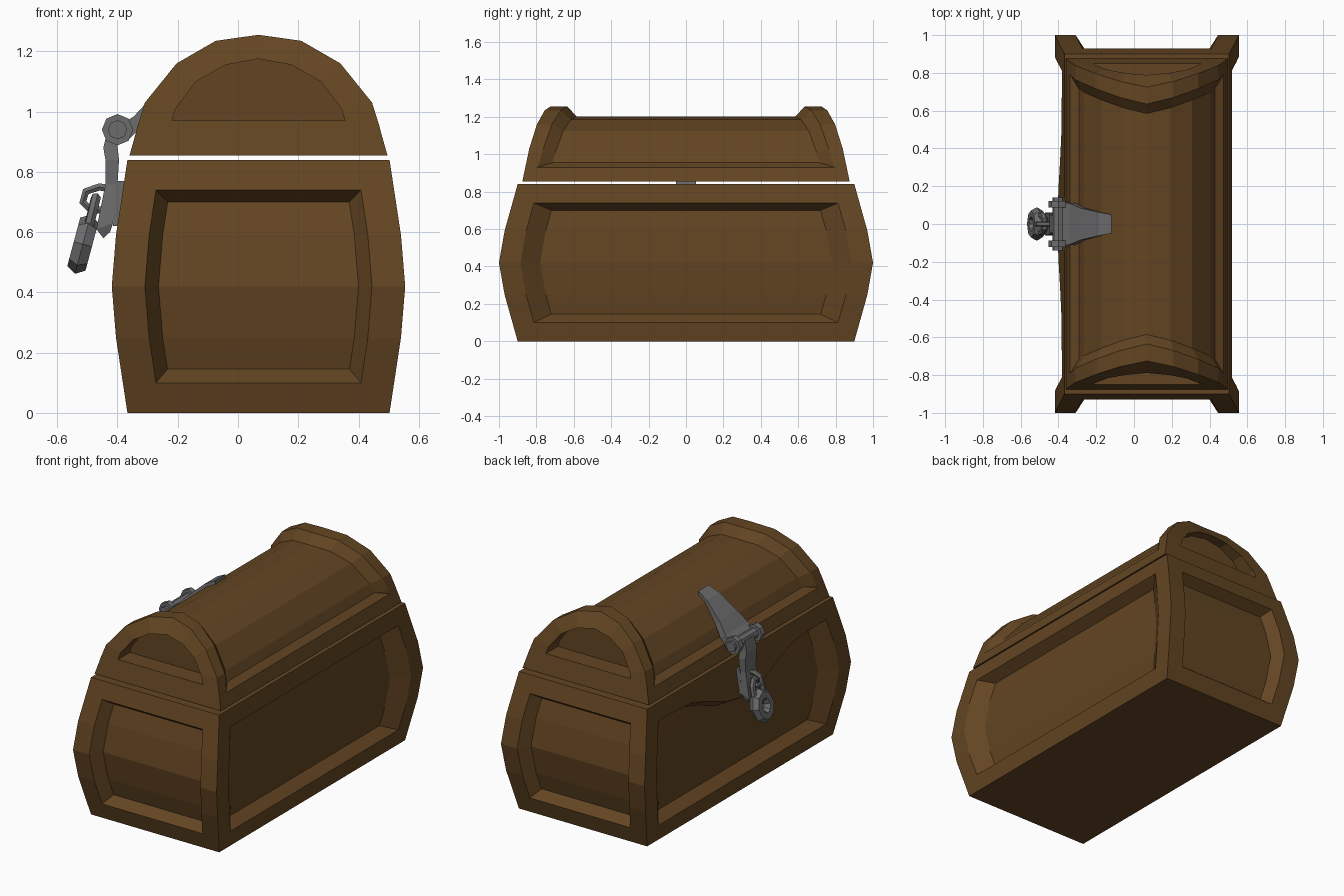
import bpy, bmesh
from math import radians, cos, pi
from mathutils import Vector

if "Cube" in bpy.data.objects:
    bpy.data.objects.remove(bpy.data.objects["Cube"])

CX = 0.068  # chest centre line (the lock hangs out on -x)


def material(name, col):
    m = bpy.data.materials.new(name)
    m.diffuse_color = (*col, 1)
    m.use_nodes = True
    m.node_tree.nodes["Principled BSDF"].inputs["Base Color"].default_value = m.diffuse_color
    return m


wood = material("wood", (0.125, 0.06, 0.016))
iron = material("iron", (0.15, 0.15, 0.155))


def finish(bm, name, mat):
    bmesh.ops.remove_doubles(bm, verts=bm.verts, dist=1e-4)
    bmesh.ops.recalc_face_normals(bm, faces=bm.faces)
    me = bpy.data.meshes.new(name)
    bm.to_mesh(me)
    bm.free()
    me.materials.append(mat)
    ob = bpy.data.objects.new(name, me)
    bpy.context.collection.objects.link(ob)
    return ob


def face(bm, pts):
    bm.faces.new([bm.verts.new(p) for p in pts])


def grid(bm, rows, cols, fn):
    """Surface grid; a cell with one recessed corner is split so the frame mitres."""
    g = [[fn(r, c) for c in range(cols)] for r in range(rows)]
    for r in range(rows - 1):
        for c in range(cols - 1):
            q = [g[r][c], g[r][c + 1], g[r + 1][c + 1], g[r + 1][c]]
            flags = [f for _, f in q]
            p = [v for v, _ in q]
            if sum(flags) == 1:
                i = flags.index(True)
                p = p[i:] + p[:i]
                face(bm, p[:3])
                face(bm, [p[0], p[2], p[3]])
            else:
                face(bm, p)


def lerp(table, z):
    for (z0, a), (z1, b) in zip(table, table[1:]):
        if z <= z1:
            return a + (b - a) * (z - z0) / (z1 - z0)
    return table[-1][1]


# --- bulging base with four recessed panels ---
ZS = [0, .10, .145, .25, .42, .59, .70, .74, .84]
DIPW = [0, 0, 0, 0, 0, .6, 1, 1, 0]
W = [(0, .435), (.25, .473), (.42, .487), (.59, .473), (.84, .435)]
D = [(0, .90), (.25, .97), (.42, 1.0), (.59, .97), (.84, .90)]


def base_side(bm, along, out, off_o, off_i, place, dip=0):
    ts = [-1, -.7, -.5, -.25, 0, .25, .5, .7, 1] if dip else [-1, 1]
    n = len(ts) + 4

    def fn(r, c):
        z = ZS[r]
        h = lerp(along, z)
        if c in (0, n - 1):
            a = h if c else -h
        elif c in (1, n - 2):
            a = (h - off_o) * (1 if c > 1 else -1)
        else:
            a = (h - off_i) * ts[c - 2]
        if dip and abs(a) < .6:
            z -= dip * DIPW[r] * cos(a / .6 * pi / 2) ** 2
        rec = 2 <= r <= 6 and 2 <= c <= n - 3
        return place(a, lerp(out, z) - (.07 if rec else 0), z), rec
    grid(bm, len(ZS), n, fn)


bm = bmesh.new()
for s in (1, -1):
    base_side(bm, W, D, .11, .155, lambda a, o, z: (CX + a, s * o, z))
    base_side(bm, D, W, .115, .22, lambda a, o, z: (CX + s * o, a, z), 0 if s > 0 else .15)
for z in (0, .84):
    face(bm, [(CX + x * .435, y * .9, z) for x, y in ((-1, -1), (1, -1), (1, 1), (-1, 1))])
finish(bm, "chest_base", wood)

# --- arched lid: rim arches, sunken barrel, sunken end panels ---
RIM = [(.428, .855), (.407, .93), (.402, .95), (.377, 1.03), (.272, 1.16), (.142, 1.235), (0, 1.255)]
BARREL = [None, None, (.36, .955), (.335, 1.01), (.24, 1.125), (.125, 1.185), (0, 1.203)]
PANEL = [None, None, (.287, .97), (.275, 1.01), (.207, 1.10), (.11, 1.155), (0, 1.175)]
YE = [(.855, .875), (1.03, .838), (1.16, .797), (1.235, .755), (1.255, .725)]


def mirrored(table, k):
    h = min(k, 12 - k)
    return CX + (table[h][0] if k > 6 else -table[h][0]), table[h][1]


def lid_pt(k, c):
    h = min(k, 12 - k)
    rec = c in (2, 3) and h >= 2
    y = lerp(YE, RIM[h][1]) - (0, .06 + .005 * h, .14)[min(c, 5 - c)]
    x, z = mirrored(BARREL if rec else RIM, k)
    return (x, y if c > 2 else -y, z), rec


bm = bmesh.new()
grid(bm, 13, 6, lid_pt)
for s, c in ((-1, 0), (1, 5)):
    rim = [lid_pt(k, c)[0] for k in range(13)]
    edge, back = {}, {}
    for k in range(2, 11):
        x, z = mirrored(PANEL, k)
        edge[k] = (x, s * lerp(YE, z), z)
        back[k] = (x, s * .735, z)
    for k in range(2, 10):
        face(bm, [rim[k], rim[k + 1], edge[k + 1], edge[k]])
        face(bm, [edge[k], edge[k + 1], back[k + 1], back[k]])
    face(bm, [rim[0], rim[1], rim[2], edge[2]])
    face(bm, [rim[12], rim[11], rim[10], edge[10]])
    face(bm, [rim[0], rim[12], edge[10], edge[2]])
    face(bm, [edge[2], edge[10], back[10], back[2]])
    face(bm, list(back.values()))
face(bm, [lid_pt(0, 0)[0], lid_pt(12, 0)[0], lid_pt(12, 5)[0], lid_pt(0, 5)[0]])
finish(bm, "chest_lid", wood)


# --- lock fittings ---
def strap(name, path):
    """Metal strap: (x outer, z outer, x inner, z inner, half width) sections."""
    bm = bmesh.new()
    rings = [[(a, -w, b), (a, w, b), (c, w, d), (c, -w, d)] for a, b, c, d, w in path]
    for p, q in zip(rings, rings[1:]):
        for i in range(4):
            j = (i + 1) % 4
            face(bm, [p[i], p[j], q[j], q[i]])
    face(bm, rings[0])
    face(bm, rings[-1])
    finish(bm, name, iron)


strap("lid_plate", [(-.12, 1.175, -.12, 1.13, .05), (-.185, 1.14, -.17, 1.10, .062),
                    (-.285, 1.05, -.26, 1.02, .085), (-.345, .985, -.31, .96, .11),
                    (-.39, .955, -.36, .91, .11)])
strap("hasp_arm", [(-.43, .95, -.38, .95, .045), (-.447, .88, -.40, .885, .05),
                   (-.44, .84, -.395, .84, .055), (-.44, .76, -.40, .76, .05),
                   (-.47, .61, -.415, .63, .06), (-.447, .58, -.425, .60, .05)])
strap("staple_plate", [(-.405, .77, -.36, .77, .055), (-.415, .62, -.37, .62, .055)])


def pin(name, y, r, depth):
    bpy.ops.mesh.primitive_cylinder_add(vertices=8, radius=r, depth=depth, location=(-.40, y, .94),
                                        rotation=(radians(90), 0, radians(0)))
    ob = bpy.context.object
    ob.name = name
    ob.data.materials.append(iron)


pin("hinge_pin", 0, .032, .28)
for s in (-1, 1):
    pin("hinge_knuckle", s * .105, .052, .035)


def rod(name, pts, r):
    cu = bpy.data.curves.new(name, 'CURVE')
    cu.dimensions = '3D'
    cu.bevel_depth = r
    cu.bevel_resolution = 1
    cu.use_fill_caps = True
    sp = cu.splines.new('POLY')
    sp.points.add(len(pts) - 1)
    for p, co in zip(sp.points, pts):
        p.co = (*co, 1)
    cu.materials.append(iron)
    ob = bpy.data.objects.new(name, cu)
    bpy.context.collection.objects.link(ob)
    for o in bpy.context.selected_objects:
        o.select_set(False)
    ob.select_set(True)
    bpy.context.view_layer.objects.active = ob
    bpy.ops.object.convert(target='MESH')
    for p in bpy.context.object.data.polygons:
        p.use_smooth = False


rod("staple", [(-.40, 0, .74), (-.46, 0, .75), (-.505, 0, .735), (-.515, 0, .70), (-.49, 0, .675), (-.40, 0, .67)], .014)
rod("padlock_shackle", [(-.495, -.045, .62), (-.48, -.042, .68), (-.472, -.022, .715),
                        (-.472, .022, .715), (-.48, .042, .68), (-.495, .045, .62)], .017)

# padlock body: faceted ring with a closed-in middle
bpy.ops.mesh.primitive_torus_add(major_segments=8, minor_segments=6, major_radius=.06, minor_radius=.036,
                                 location=(-.515, 0, .56), rotation=(0, radians(105), 0))
lock = bpy.context.object
lock.name = "padlock_body"
lock.scale = (1.06, .92, 1)
lock.data.materials.append(iron)
